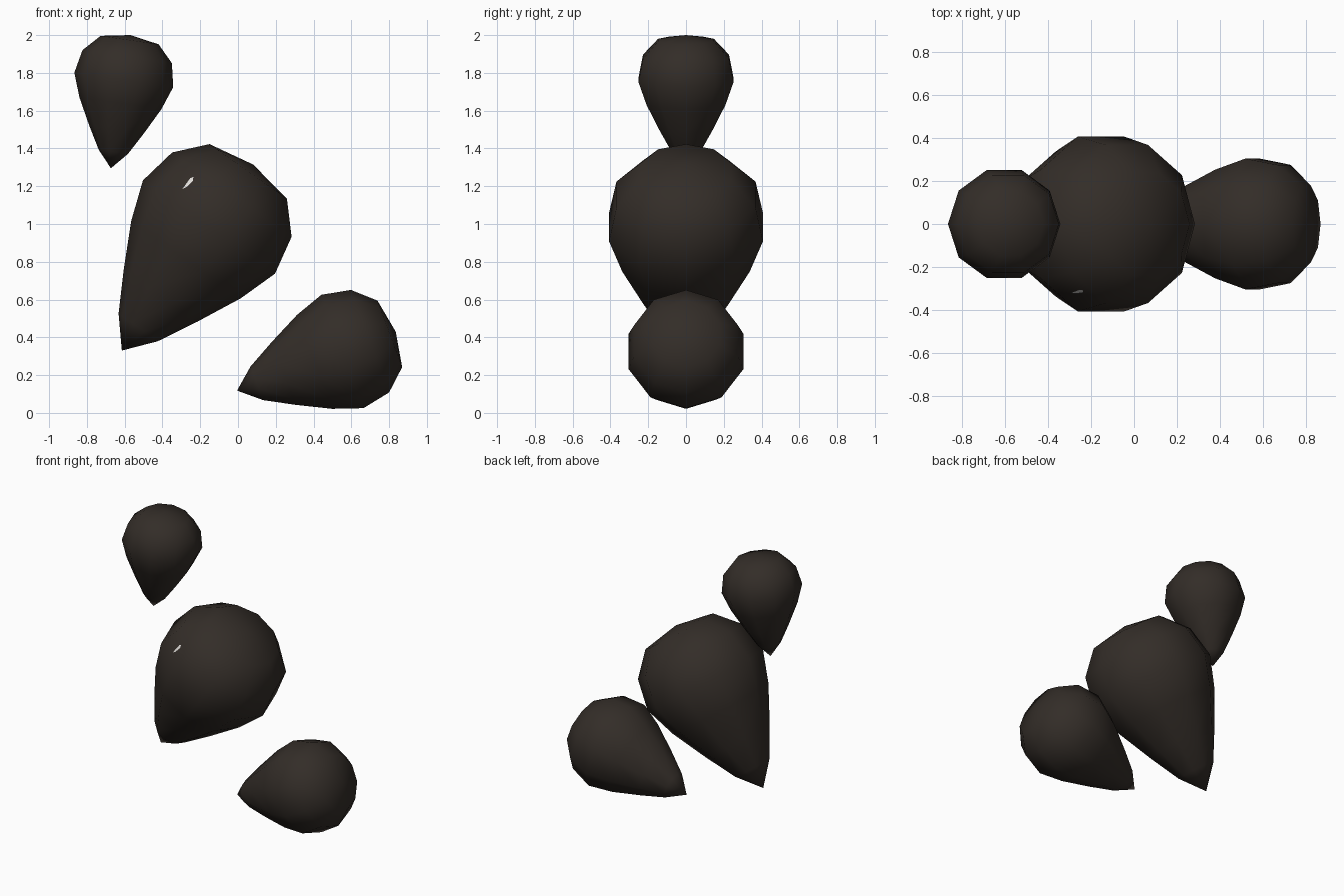
import bpy, bmesh, math
from mathutils import Vector, Matrix
from mathutils.bvhtree import BVHTree

if "Cube" in bpy.data.objects:
    bpy.data.objects.remove(bpy.data.objects["Cube"])

SIDES = 10


def material(name, rgb):
    m = bpy.data.materials.new(name)
    m.diffuse_color = (*rgb, 1)
    m.use_nodes = True
    m.node_tree.nodes["Principled BSDF"].inputs["Base Color"].default_value = m.diffuse_color
    return m


dark = material("dark_brown", (0.033, 0.026, 0.021))
pale = material("pale_glint", (0.75, 0.73, 0.7))

# Drop outline: (distance from tip, radius)
PROFILE = [(0.15, 0.127), (0.354, 0.238), (0.589, 0.355),
           (0.80, 0.428), (1.01, 0.387), (1.16, 0.251)]
LENGTH = 1.205


def add_object(name, bm, mat):
    bmesh.ops.recalc_face_normals(bm, faces=bm.faces)
    for f in bm.faces:
        f.smooth = True
    me = bpy.data.meshes.new(name)
    bm.to_mesh(me)
    bm.free()
    me.materials.append(mat)
    ob = bpy.data.objects.new(name, me)
    bpy.context.collection.objects.link(ob)
    return ob


def drop(name, tip, end, width):
    """Lathed drop from its tip to its round end, both given as (x, z)."""
    d = Vector((end[0] - tip[0], 0, end[1] - tip[1]))
    stretch = d.length / LENGTH
    bm = bmesh.new()
    rings = []
    for h, r in PROFILE:
        rings.append([bm.verts.new((r * width * math.cos(2 * math.pi * i / SIDES),
                                    r * width * math.sin(2 * math.pi * i / SIDES),
                                    h * stretch)) for i in range(SIDES)])
    point = bm.verts.new((0, 0, 0))
    pole = bm.verts.new((0, 0, d.length))
    for i in range(SIDES):
        j = (i + 1) % SIDES
        bm.faces.new((point, rings[0][j], rings[0][i]))
        bm.faces.new((pole, rings[-1][i], rings[-1][j]))
        for a, b in zip(rings, rings[1:]):
            bm.faces.new((a[i], a[j], b[j], b[i]))
    bm.transform(Matrix.Translation((tip[0], 0, tip[1])) @
                 Matrix.Rotation(math.atan2(d.x, d.z), 4, 'Y'))
    return add_object(name, bm, dark)


# Three drops
large = drop("large_drop", (-0.615, 0.33), (0.08, 1.315), 1.0)
drop("medium_drop", (-0.005, 0.118), (0.835, 0.43), 0.748)
drop("small_drop", (-0.673, 1.295), (-0.57, 2.0), 0.618)

# Small pale glint lying on the front of the large drop
bm = bmesh.new()
bm.from_mesh(large.data)
tree = BVHTree.FromBMesh(bm)
bm.free()
bm = bmesh.new()
corners = []
for x, z in [(-0.293, 1.183), (-0.252, 1.24), (-0.235, 1.247), (-0.237, 1.228), (-0.27, 1.195)]:
    hit, normal, _, _ = tree.ray_cast(Vector((x, -2, z)), Vector((0, 1, 0)))
    corners.append(bm.verts.new(hit + normal * 0.004))
bm.faces.new(corners[::-1])
glint = add_object("glint", bm, pale)
if glint.data.polygons[0].normal.y > 0:
    glint.data.flip_normals()
